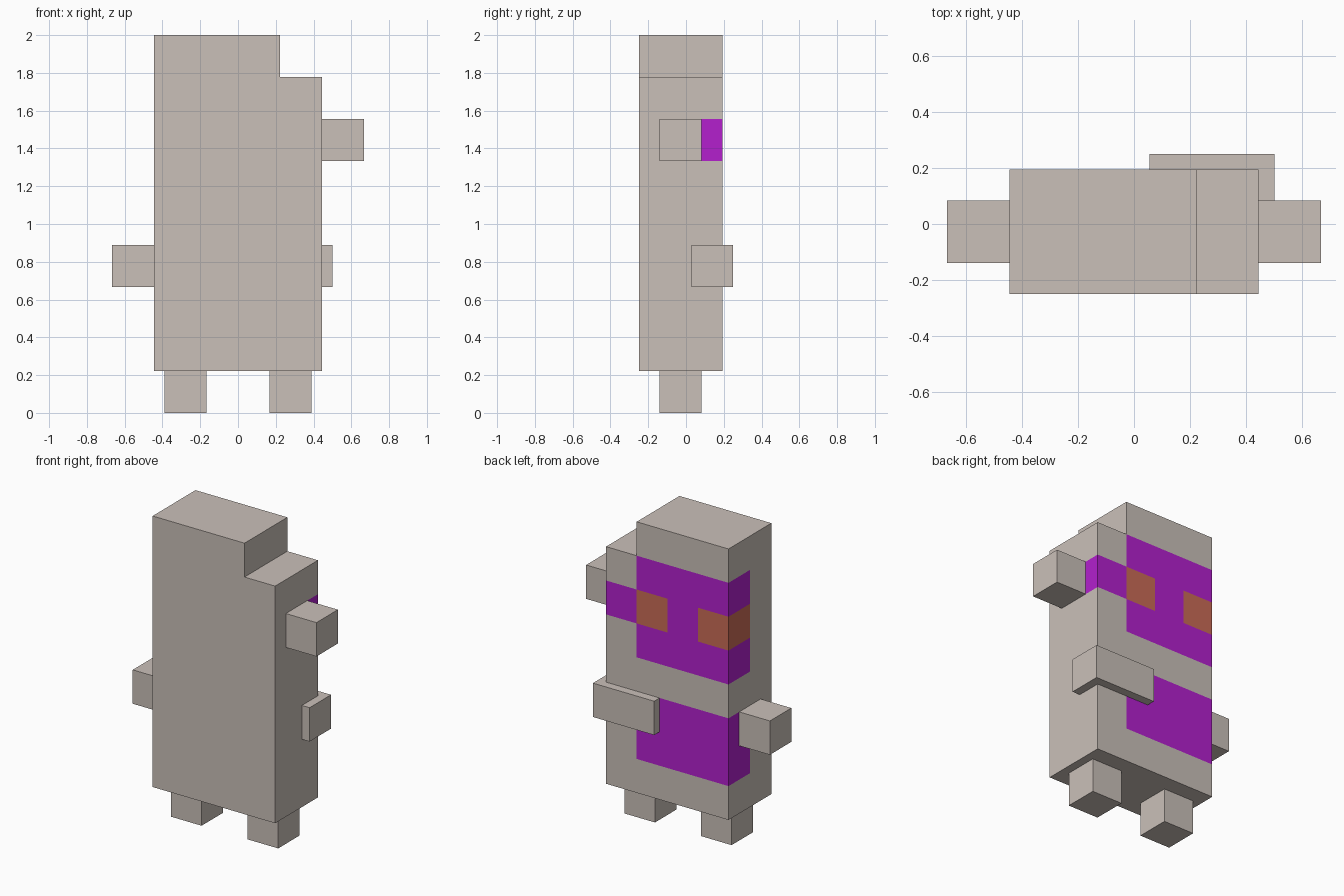
import bpy
import bmesh
from mathutils import Vector

if "Cube" in bpy.data.objects:
    bpy.data.objects.remove(bpy.data.objects["Cube"])

U = 2 / 9                      # block size
BACK, FRONT = 0.194, -0.25     # body depth limits


def material(name, rgb):
    m = bpy.data.materials.new(name)
    to_lin = lambda c: ((c / 255 + 0.055) / 1.055) ** 2.4
    m.diffuse_color = (*[to_lin(c) for c in rgb], 1)
    m.use_nodes = True
    m.node_tree.nodes["Principled BSDF"].inputs["Base Color"].default_value = m.diffuse_color
    return m


stone = material("warm_grey", (202, 192, 185))
purple = material("purple", (179, 32, 206))
orange = material("burnt_orange", (202, 108, 87))


def finish(name, bm, mats):
    bmesh.ops.recalc_face_normals(bm, faces=bm.faces[:])
    mesh = bpy.data.meshes.new(name)
    bm.to_mesh(mesh)
    bm.free()
    for m in mats:
        mesh.materials.append(m)
    ob = bpy.data.objects.new(name, mesh)
    bpy.context.collection.objects.link(ob)
    return ob


def box(name, lo, hi):
    bm = bmesh.new()
    bmesh.ops.create_cube(bm, size=1)
    lo, hi = Vector(lo), Vector(hi)
    for v in bm.verts:
        v.co = (lo + hi) / 2 + v.co * (hi - lo)
    return finish(name, bm, [stone])


# Body: stepped outline extruded from front to back
bm = bmesh.new()
outline = [(-2, 1), (2, 1), (2, 8), (1, 8), (1, 9), (-2, 9)]
face = bm.faces.new([bm.verts.new((x * U, FRONT, z * U)) for x, z in outline])
ext = bmesh.ops.extrude_face_region(bm, geom=[face])
for v in ext["geom"]:
    if isinstance(v, bmesh.types.BMVert):
        v.co.y = BACK


# Cut the body along block lines so painted areas have their own faces
def cut(co, normal):
    geom = bm.verts[:] + bm.edges[:] + bm.faces[:]
    bmesh.ops.bisect_plane(bm, geom=geom, dist=1e-5, plane_co=co, plane_no=normal)


for i in (-1, 0, 1):
    cut((i * U, 0, 0), (1, 0, 0))
for k in (2, 4, 5, 6, 7, 8):
    cut((0, 0, k * U), (0, 0, 1))
cut((0, BACK - U, 0), (0, 1, 0))
bmesh.ops.recalc_face_normals(bm, faces=bm.faces[:])

# Paint mask, eyes and belly on the rear block layer
for f in bm.faces:
    c, n = f.calc_center_median(), f.normal
    if c.y < BACK - U or abs(n.z) > 0.5:
        continue
    x, z = c.x / U, c.z / U
    eye_row = 6 < z < 7
    if x > 1:
        f.material_index = 1 if eye_row else 0
    elif eye_row and (x < -1 or 0 < x < 1):
        f.material_index = 2
    elif 5 < z < 8 or 2 < z < 4:
        f.material_index = 1
finish("body", bm, [stone, purple, orange])

# Legs
for side, x in (("left", -0.389), ("right", 0.167)):
    box(side + "_leg", (x, -0.139, 0), (x + U, 0.083, U))

# Arms: one raised, one lowered
box("raised_arm", (2 * U, -0.139, 6 * U), (3 * U, 0.083, 7 * U))
box("lowered_arm", (-3 * U, -0.139, 3 * U), (-2 * U, 0.083, 4 * U))

# Pouch wrapped around the rear corner
box("pouch", (0.056, 0.028, 3 * U), (0.5, 0.25, 4 * U))
